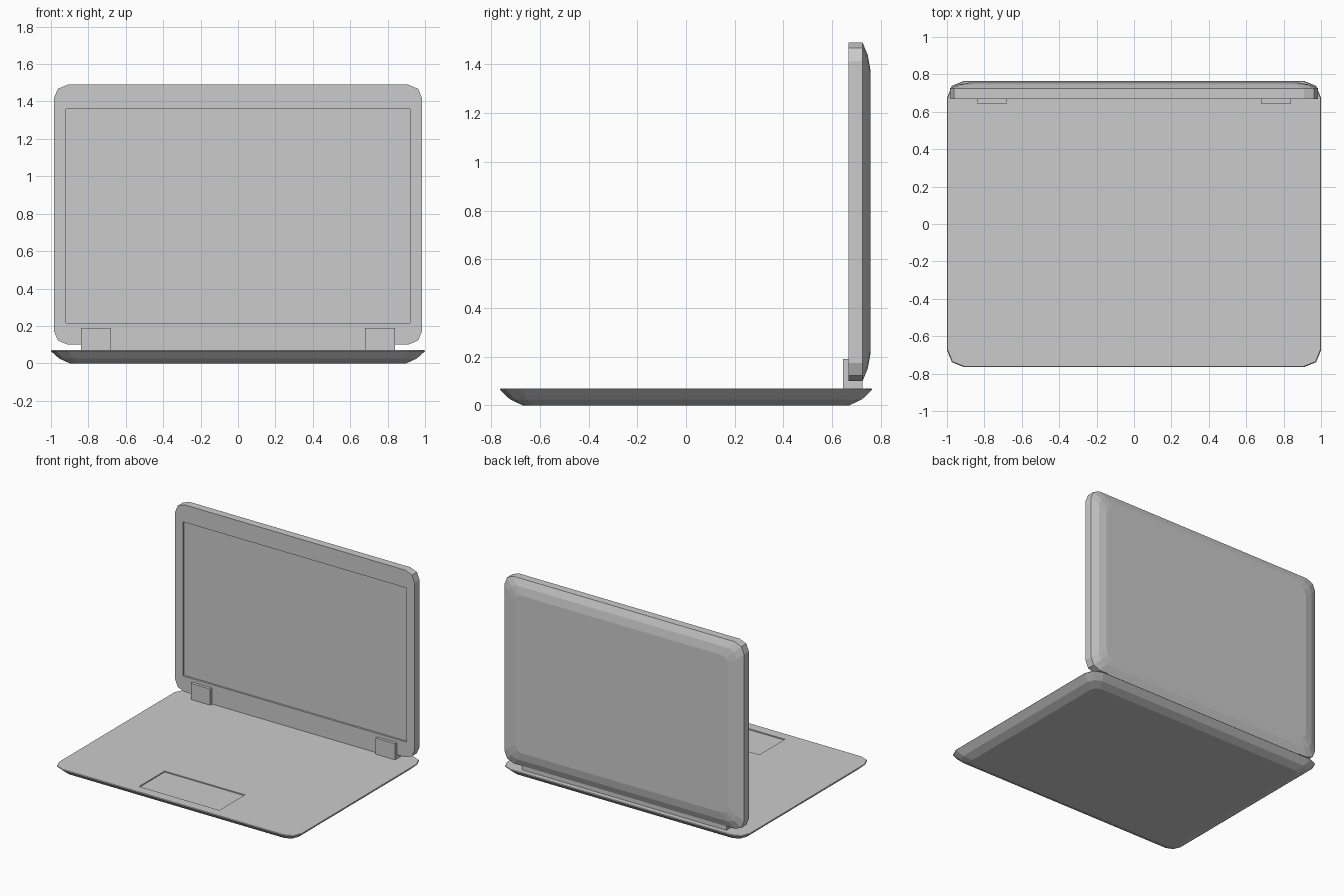
import bpy
import bmesh
import math
from mathutils import Matrix, Vector

cube = bpy.data.objects.get("Cube")
if cube:
    bpy.data.objects.remove(cube, do_unlink=True)

grey = bpy.data.materials.new("light_grey")
grey.use_nodes = True
colour = (0.6, 0.6, 0.6, 1)
grey.diffuse_color = colour
grey.node_tree.nodes["Principled BSDF"].inputs["Base Color"].default_value = colour


def finish(bm, name, matrix=None):
    if matrix:
        bm.transform(matrix)
    bmesh.ops.recalc_face_normals(bm, faces=bm.faces)
    mesh = bpy.data.meshes.new(name)
    bm.to_mesh(mesh)
    bm.free()
    mesh.materials.append(grey)
    obj = bpy.data.objects.new(name, mesh)
    bpy.context.collection.objects.link(obj)
    return obj


def rounded_ring(bm, half_w, half_d, radius, z):
    """Rounded rectangle with three points at each corner."""
    verts = []
    for k, (sx, sy) in enumerate([(1, 1), (-1, 1), (-1, -1), (1, -1)]):
        for step in range(3):
            a = math.radians(90 * k + 45 * step)
            verts.append(bm.verts.new((sx * (half_w - radius) + radius * math.cos(a),
                                       sy * (half_d - radius) + radius * math.sin(a), z)))
    return verts


def rect_ring(bm, x0, x1, y0, y1, z):
    return [bm.verts.new((x, y, z)) for x, y in [(x1, y1), (x0, y1), (x0, y0), (x1, y0)]]


def bridge(bm, a, b):
    n = len(a)
    for i in range(n):
        j = (i + 1) % n
        bm.faces.new((a[i], a[j], b[j], b[i]))


def shell(name, levels, recess, depth, matrix=None):
    """Stacked rounded outlines, closed below, with a rectangular recess on top."""
    bm = bmesh.new()
    rings = [rounded_ring(bm, *level) for level in levels]
    for lower, upper in zip(rings, rings[1:]):
        bridge(bm, lower, upper)
    bm.faces.new(rings[0])
    top, z = rings[-1], levels[-1][-1]
    rim = rect_ring(bm, *recess, z)
    floor = rect_ring(bm, *recess, z - depth)
    for k in range(4):
        a, b, c = top[3 * k:3 * k + 3]
        bm.faces.new((a, b, c, rim[k]))
        bm.faces.new((c, top[(3 * k + 3) % 12], rim[(k + 1) % 4], rim[k]))
    bridge(bm, rim, floor)
    bm.faces.new(floor)
    return finish(bm, name, matrix)


def box(name, low, high):
    low, high = Vector(low), Vector(high)
    bm = bmesh.new()
    bmesh.ops.create_cube(bm, size=1)
    bmesh.ops.scale(bm, vec=high - low, verts=bm.verts)
    bmesh.ops.translate(bm, vec=(low + high) / 2, verts=bm.verts)
    return finish(bm, name)


# Base with bevelled underside and shallow trackpad recess
shell("base",
      [(0.90, 0.67, 0.05, 0),
       (0.955, 0.723, 0.07, 0.025),
       (1.0, 0.765, 0.09, 0.065),
       (0.996, 0.761, 0.088, 0.07)],
      (-0.33, 0.33, -0.69, -0.39), 0.008)

# Upright lid with softly domed back and sunken screen
lid_bottom, lid_top, lid_front = 0.10, 1.49, 0.667
half_height = (lid_top - lid_bottom) / 2
centre_z = (lid_top + lid_bottom) / 2
upright = Matrix.Translation((0, lid_front, centre_z)) @ Matrix.Rotation(math.pi / 2, 4, "X")
shell("lid",
      [(0.875, half_height - 0.11, 0.05, -0.09),
       (0.935, half_height - 0.05, 0.065, -0.079),
       (0.985, half_height, 0.075, -0.058),
       (0.985, half_height, 0.075, 0)],
      (-0.92, 0.92, 0.215 - centre_z, 1.36 - centre_z), 0.014, upright)

# Hinge bar below the lid, with a bracket at each end
box("hinge_bar", (-0.84, lid_front, 0.065), (0.84, 0.725, 0.105))
for side, x in (("left", 0.76), ("right", -0.76)):
    box(side + "_hinge", (x - 0.08, 0.645, 0.065), (x + 0.08, 0.672, 0.19))
